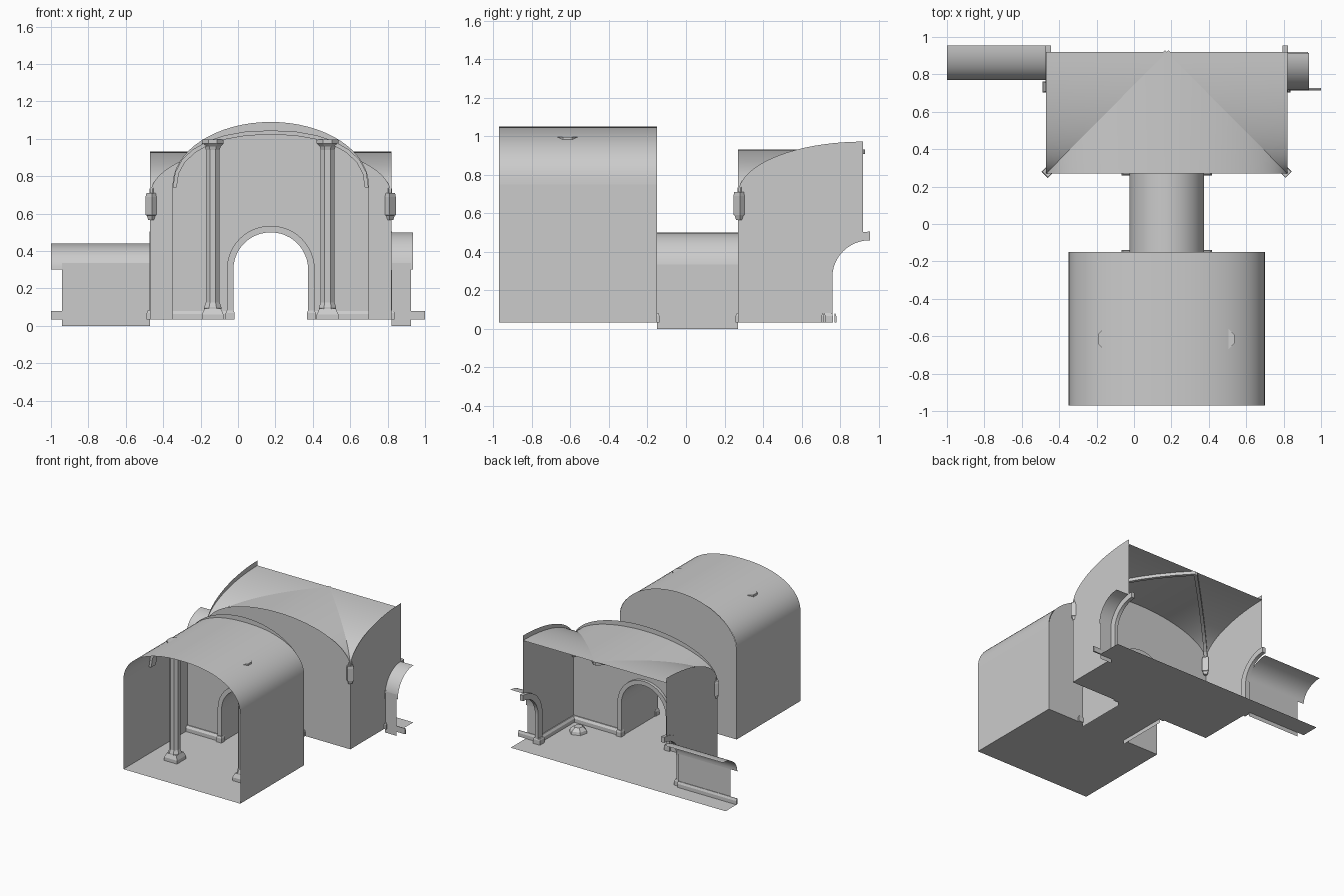
import bpy, bmesh, math
from math import sin, cos, pi, sqrt

if "Cube" in bpy.data.objects:
    bpy.data.objects.remove(bpy.data.objects["Cube"])

CX, FL = 0.175, 0.033          # shared axis of the rooms, floor level
HX, HY0, HY1 = 0.525, -0.97, -0.15   # hall half width and y range
RX, RY0, RY1 = 0.645, 0.27, 0.92     # groin room half width and y range
SP = 0.70                      # groin springing height


def mesh(name, verts, faces, smooth=False):
    me = bpy.data.meshes.new(name)
    me.from_pydata(verts, [], faces)
    ob = bpy.data.objects.new(name, me)
    bpy.context.collection.objects.link(ob)
    bm = bmesh.new()
    bm.from_mesh(me)
    bmesh.ops.recalc_face_normals(bm, faces=bm.faces)
    if any(len(f.verts) > 4 for f in bm.faces):
        bmesh.ops.triangulate(bm, faces=[f for f in bm.faces if len(f.verts) > 8])
    bm.to_mesh(me)
    bm.free()
    if smooth:
        bpy.ops.object.select_all(action='DESELECT')
        ob.select_set(True)
        bpy.context.view_layer.objects.active = ob
        bpy.ops.object.shade_smooth_by_angle(angle=math.radians(35))
    return ob


def loft(name, rings, closed=True, caps=True, smooth=False):
    n = len(rings[0])
    verts = [p for r in rings for p in r]
    faces = [(i*n+j, i*n+(j+1) % n, (i+1)*n+(j+1) % n, (i+1)*n+j)
             for i in range(len(rings)-1) for j in range(n if closed else n-1)]
    if closed and caps:
        faces += [tuple(range(n)), tuple((len(rings)-1)*n+j for j in range(n))]
    return mesh(name, verts, faces, smooth)


def plane(name, pts):
    return mesh(name, pts, [tuple(range(len(pts)))])


def rect(name, x0, x1, y0, y1, z):
    return plane(name, [(x0, y0, z), (x1, y0, z), (x1, y1, z), (x0, y1, z)])


def arc(c, z, rx, rz, a0=180, a1=0, n=24, e=2.0):
    """(u, z) points of an elliptical arch."""
    out = []
    for i in range(n+1):
        a = math.radians(a0 + (a1-a0)*i/n)
        f = lambda v: math.copysign(abs(v)**(2/e), v)
        out.append((c + rx*f(cos(a)), z + rz*f(sin(a))))
    return out


def vault(name, pts, to3, a, b):
    return loft(name, [[to3(u, a, z), to3(u, b, z)] for u, z in pts], False, smooth=True)


def along_y(u, d, z): return (u, d, z)
def along_x(u, d, z): return (d, u, z)


def band(name, inner, outer, to3, a, b, smooth=False):
    """Solid arch between two outlines, from depth a to b."""
    return loft(name, [[to3(*p) for p in ((i[0], a, i[1]), (o[0], a, o[1]),
                (o[0], b, o[1]), (i[0], b, i[1]))] for i, o in zip(inner, outer)], smooth=smooth)


def skirting(name, p, q, nx, ny, t=0.02):
    prof = [(0, FL), (t, FL), (t, 0.062), (t*0.4, 0.08), (0, 0.08)]
    return loft(name, [[(e[0]+nx*d, e[1]+ny*d, z) for d, z in prof] for e in (p, q)])


def turned(name, x, y, prof, n=8, rot=pi/8):
    k = 1/cos(pi/n)
    return loft(name, [[(x+r*k*cos(rot+2*pi*j/n), y+r*k*sin(rot+2*pi*j/n), z)
                        for j in range(n)] for r, z in prof])


# floors
rect("hall_floor", CX-HX, CX+HX, HY0, HY1, FL)
rect("passage_floor", CX-0.2, CX+0.2, HY1, RY0, FL)
rect("room_floor", CX-RX, CX+RX, RY0, RY1, FL)
rect("left_passage_floor", -1.0, CX-RX, 0.77, RY1, FL)
rect("right_passage_floor", CX+RX, 0.93, 0.715, RY1, FL)

# hall: side walls, barrel vault
for s, n in ((-1, "left"), (1, "right")):
    x = CX + s*HX
    plane(f"hall_{n}_wall", [(x, HY0, FL), (x, HY1, FL), (x, HY1, 0.75), (x, HY0, 0.75)])
vault("hall_vault", arc(CX, 0.75, HX, 0.30, n=32, e=2.25), along_y, HY0, HY1)

# end walls with an arched doorway notch
door = [(CX-0.2, FL)] + arc(CX, 0.30, 0.2, 0.2) + [(CX+0.2, FL)]


def end_wall(name, hw, spring, rise, y):
    top = [(CX-hw, FL)] + arc(CX, spring, hw, rise, n=32) + [(CX+hw, FL)]
    plane(name, [(u, y, z) for u, z in top + door[::-1]])


end_wall("hall_back_wall", HX, 0.75, 0.34, HY1)
end_wall("room_front_wall", RX, SP, 0.272, RY0)

# hall transverse rib
band("hall_rib", arc(CX, 0.74, HX-0.022, 0.283, n=14, e=2.25),
     arc(CX, 0.74, HX-0.002, 0.305, n=14, e=2.25), along_y, -0.645, -0.585)

# hall columns
for s, n in ((-1, "left"), (1, "right")):
    x, y = CX-0.003 + s*0.307, -0.615
    turned(f"{n}_column_base", x, y, [(0.058, FL), (0.058, 0.06), (0.044, 0.092)], 4, pi/4)
    turned(f"{n}_column_shaft", x, y, [(0.046, 0.09), (0.046, 0.1), (0.037, 0.125),
                                       (0.037, 0.94), (0.044, 0.965)])
    turned(f"{n}_column_capital", x, y, [(0.044, 0.96), (0.058, 0.975), (0.058, 0.997)])

# doorway trims on both sides of the linking passage
inner = [(CX-0.2, FL)] + arc(CX, 0.30, 0.2, 0.2) + [(CX+0.2, FL)]
outer = [(CX-0.235, FL)] + arc(CX, 0.30, 0.235, 0.235) + [(CX+0.235, FL)]
for n, a, b, d in (("hall", HY1, HY1-0.025, -1), ("room", RY0, RY0+0.025, 1)):
    band(f"{n}_door_trim", inner, outer, along_y, a, b, True)
    for s in (-1, 1):
        turned(f"{n}_door_trim_foot", CX+s*0.217, a+d*0.012,
               [(0.024, FL), (0.024, 0.068), (0.018, 0.082)], 4, pi/4)
    hw = HX if n == "hall" else RX
    for s in (-1, 1):
        skirting(f"{n}_skirting", (CX+s*0.235, a), (CX+s*hw, a), 0, d)

# linking passage
for x in (CX-0.2, CX+0.2):
    plane("passage_wall", [(x, HY1, 0), (x, RY0, 0), (x, RY0, 0.335), (x, HY1, 0.335)])
vault("passage_vault", arc(CX, 0.30, 0.2, 0.2), along_y, HY1, RY0)

# groin vault: front web and two side webs
K, RISE, DY = 20, 0.232, RY1-RY0
U = [sin(pi/2*i/K) for i in range(-K, K+1)]
H = lambda u: SP + RISE*sqrt(max(0, 1-u*u))
loft("front_vault_web", [[(CX+RX*u, RY1-DY*abs(u), H(u)), (CX+RX*u, RY0, H(u))]
                         for u in U], False, smooth=True)
for s, n in ((-1, "left"), (1, "right")):
    loft(f"{n}_vault_web", [[(CX+s*RX*u, RY1-DY*u, H(u)), (CX+s*RX, RY1-DY*u, H(u))]
                            for u in U[K:]], False, smooth=True)
    # diagonal rib on the groin line
    rings = []
    for u in U[K:-1:2] + [0.975, 0.99]:
        x, y, z, w = CX+s*RX*u, RY1-DY*u, H(u), 0.009
        rings.append([(x-s*w, y-w, z), (x+s*w, y+w, z), (x+s*w, y+w, z-0.025), (x-s*w, y-w, z-0.025)])
    loft(f"{n}_groin_rib", rings)
    # corner corbel under the rib
    turned(f"{n}_corbel", CX+s*(RX-0.01), RY0+0.01, [(0.014, 0.565), (0.02, 0.59),
           (0.024, 0.592), (0.024, 0.69), (0.021, 0.71)], 4, 0)

    # side wall with a half doorway at the cut edge
    x, cy = CX+s*RX, 0.955
    ins = [(cy-0.195, FL)] + arc(cy, 0.27, 0.195, 0.19, 180, 90, 12)
    out = [(cy-0.25, FL)] + arc(cy, 0.27, 0.25, 0.235, 180, 90, 12)
    top = arc(RY1, SP, DY, 0.272, 180, 90)
    notch = [p for p in ins if p[0] < RY1]
    zc = 0.27 + 0.19*sqrt(1-((cy-RY1)/0.195)**2)
    plane(f"room_{n}_wall", [(x, u, z) for u, z in
          [(RY0, FL)] + top + [(RY1, zc)] + notch[::-1]])
    band(f"{n}_side_door_trim", ins, out, along_x, x+s*0.004, x-s*0.025, True)
    turned(f"{n}_side_trim_foot", x-s*0.012, cy-0.222,
           [(0.03, FL), (0.03, 0.068), (0.024, 0.082)], 4, pi/4)
    skirting(f"room_{n}_skirting", (x, RY0), (x, cy-0.25), -s, 0)

# half side passages, cut along their length
for n, x0, xw, xv, y, r, h in (("left", CX-RX, -0.94, -1.0, 0.77, 0.185, 0.14),
                               ("right", CX+RX, 0.925, 0.935, 0.715, 0.2, 0.2)):
    plane(f"{n}_passage_wall", [(x0, y, 0), (xw, y, 0), (xw, y, 0.335), (x0, y, 0.335)])
    vault(f"{n}_passage_vault", arc(y+r, 0.30, r, h, 180, 90, 14), along_x, x0, xv)
    skirting(f"{n}_passage_skirting", (x0, y), (math.copysign(1, x0-CX), y), 0, 1, 0.012)

# broken stone lying on the room floor
stone = turned("fallen_stone", 0.68, 0.41, [(0.06, FL), (0.055, 0.055), (0.03, 0.08)], 6, 0.3)
